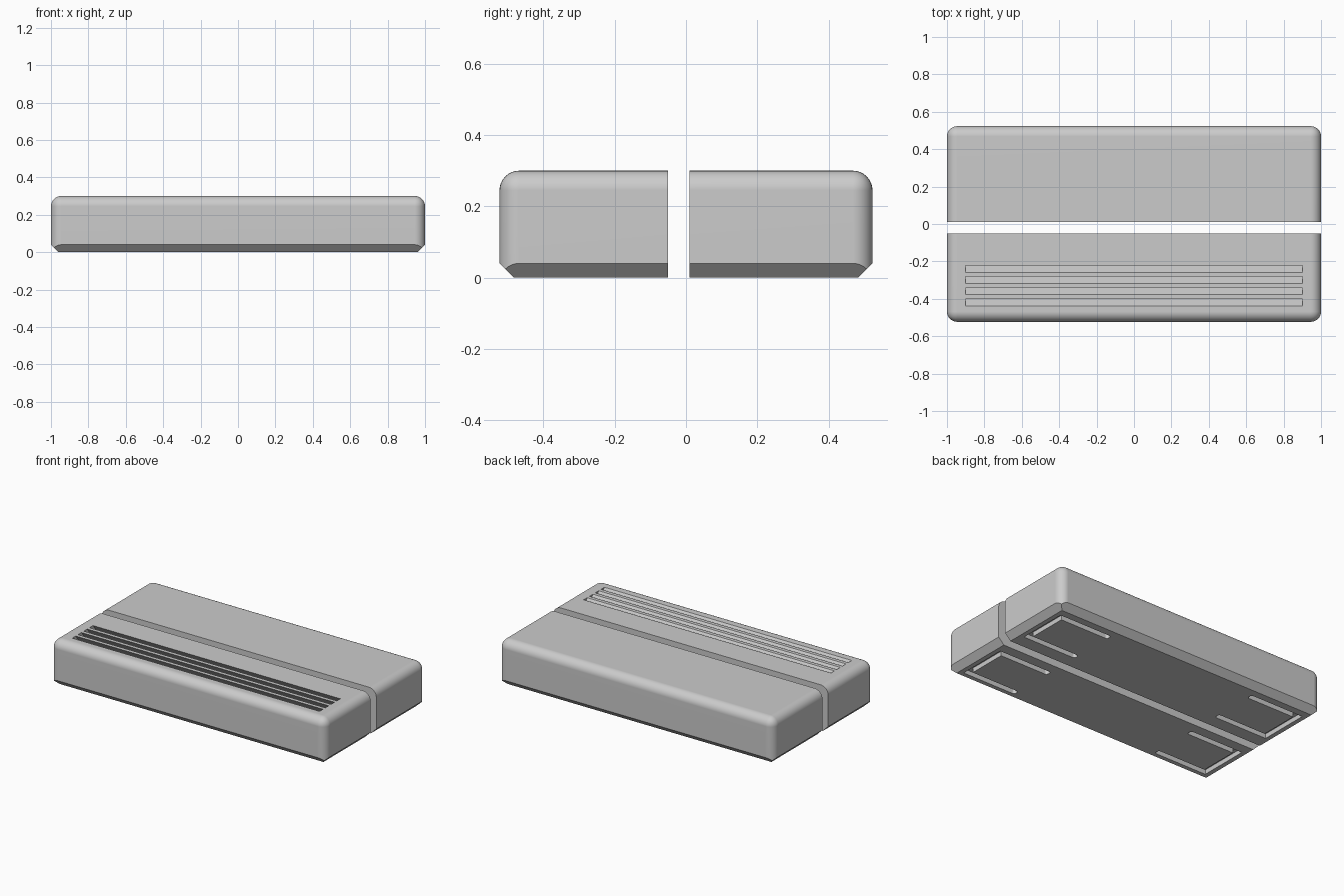
import bpy
import bmesh
import math
from mathutils import Vector

if "Cube" in bpy.data.objects:
    bpy.data.objects.remove(bpy.data.objects["Cube"], do_unlink=True)

HX, HY, H = 1.0, 0.523, 0.30        # half length, half depth, height
ROUND, CHAMFER = 0.055, 0.04
GAP_FRONT, GAP_BACK = -0.05, 0.01   # faces of the split between the halves

grey = bpy.data.materials.new("plain_grey")
grey.use_nodes = True
grey.diffuse_color = (0.6, 0.6, 0.6, 1)
grey.node_tree.nodes["Principled BSDF"].inputs["Base Color"].default_value = (0.6, 0.6, 0.6, 1)


def make_object(name, bm):
    bmesh.ops.recalc_face_normals(bm, faces=bm.faces)
    mesh = bpy.data.meshes.new(name)
    bm.to_mesh(mesh)
    bm.free()
    mesh.materials.append(grey)
    obj = bpy.data.objects.new(name, mesh)
    bpy.context.collection.objects.link(obj)
    return obj


def slice_off(bm, point, normal):
    """Remove everything on the normal side of a plane and cap the cut."""
    geom = bm.verts[:] + bm.edges[:] + bm.faces[:]
    bmesh.ops.bisect_plane(bm, geom=geom, dist=1e-6, plane_co=point,
                           plane_no=Vector(normal).normalized(), clear_outer=True)
    rim = [e for e in bm.edges if e.is_boundary]
    bmesh.ops.holes_fill(bm, edges=rim, sides=0)


def add_prism(bm, outline, offset):
    """Extrude a closed outline along an offset."""
    face = bm.faces.new([bm.verts.new(p) for p in outline])
    new = bmesh.ops.extrude_face_region(bm, geom=[face])["geom"]
    verts = [g for g in new if isinstance(g, bmesh.types.BMVert)]
    bmesh.ops.translate(bm, verts=verts, vec=offset)


def make_half(name, gap_y, side):
    bm = bmesh.new()
    bmesh.ops.create_cube(bm, size=1)
    for v in bm.verts:
        v.co = (v.co.x * 2 * HX, v.co.y * 2 * HY, (v.co.z + 0.5) * H)
    # Round the top and upright edges
    edges = [e for e in bm.edges if max(v.co.z for v in e.verts) > H / 2]
    bmesh.ops.bevel(bm, geom=edges, offset=ROUND, segments=8, profile=0.5, affect='EDGES')
    # Straight chamfers under the rim, then the split
    for s in (-1, 1):
        slice_off(bm, (s * HX, 0, CHAMFER), (s, 0, -1))
        slice_off(bm, (0, s * HY, CHAMFER), (0, s, -1))
    slice_off(bm, (0, gap_y, 0), (0, -side, 0))
    return make_object(name, bm)


def bracket_cutter(centre_y):
    """Two mirrored C-shaped channels for the underside."""
    bm = bmesh.new()
    outer, inner, span, w = 0.93, 0.54, 0.168, 0.038
    for s in (-1, 1):
        half = [(inner, span - w), (inner, span), (outer, span)]
        path = [(outer - w, span - w)] + half
        path += [(x, -y) for x, y in reversed(path)]
        add_prism(bm, [(s * x, centre_y + y, -0.02) for x, y in path], (0, 0, 0.05))
    # Soften the free ends of the channels
    ends = [e for e in bm.edges
            if all(abs(abs(v.co.x) - inner) < 1e-4 for v in e.verts)
            and abs(e.verts[0].co.z - e.verts[1].co.z) > 0.01]
    bmesh.ops.bevel(bm, geom=ends, offset=0.015, segments=4, profile=0.5, affect='EDGES')
    return make_object("channel_cutter", bm)


def vent_cutter():
    """Four slanted slots that lean back as they go down."""
    bm = bmesh.new()
    width, depth, over, slope = 0.036, 0.13, 0.02, 0.78
    for i in range(4):
        y = -0.24 - 0.06 * i
        top, low = y - over * slope, y + depth * slope
        w = width / 2
        add_prism(bm, [(-0.9, top - w, H + over), (-0.9, top + w, H + over),
                       (-0.9, low + w, H - depth), (-0.9, low - w, H - depth)], (1.8, 0, 0))
    return make_object("vent_cutter", bm)


def carve(obj, cutter):
    cutter.hide_render = True
    mod = obj.modifiers.new("carve", 'BOOLEAN')
    mod.operation, mod.solver, mod.object = 'DIFFERENCE', 'EXACT', cutter
    bpy.context.view_layer.objects.active = obj
    bpy.ops.object.modifier_apply(modifier=mod.name)
    bpy.data.objects.remove(cutter, do_unlink=True)


front = make_half("front_half", GAP_FRONT, -1)
back = make_half("back_half", GAP_BACK, 1)
carve(front, vent_cutter())
carve(front, bracket_cutter((GAP_FRONT - HY) / 2))
carve(back, bracket_cutter((GAP_BACK + HY) / 2))

for obj in (front, back):
    bpy.ops.object.select_all(action='DESELECT')
    obj.select_set(True)
    bpy.context.view_layer.objects.active = obj
    bpy.ops.object.shade_smooth_by_angle(angle=math.radians(30))
    # Keep the large flat faces evenly shaded
    mod = obj.modifiers.new("flat_faces", 'WEIGHTED_NORMAL')
    mod.keep_sharp = True
